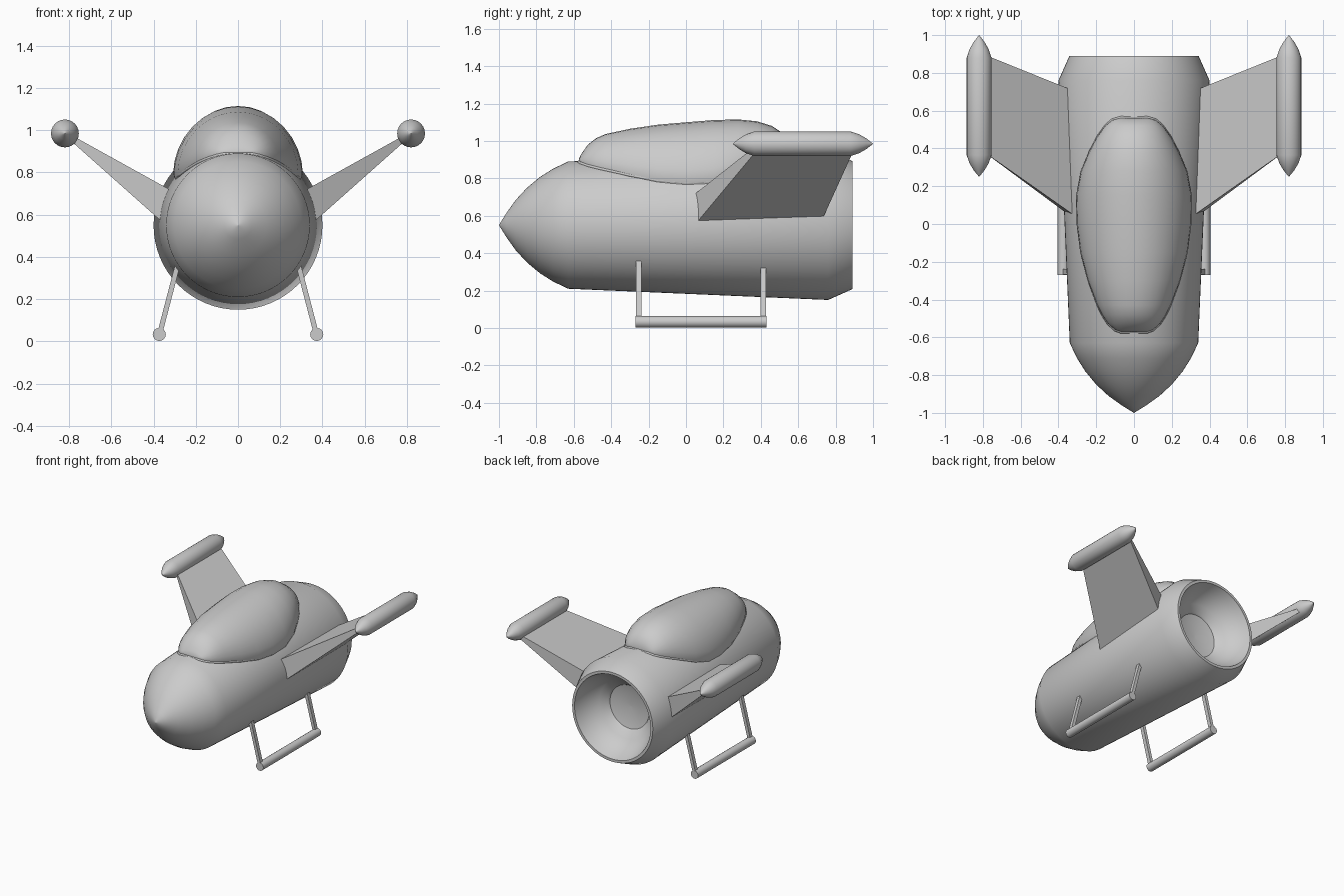
import bpy, bmesh
from math import sin, cos, pi, sqrt, radians
from mathutils import Vector

if "Cube" in bpy.data.objects:
    bpy.data.objects.remove(bpy.data.objects["Cube"])


def finish(name, bm, mirror=False, angle=32):
    """Turn a bmesh into a smooth-by-angle object, optionally mirrored over x = 0."""
    bmesh.ops.remove_doubles(bm, verts=bm.verts, dist=1e-5)
    bmesh.ops.recalc_face_normals(bm, faces=bm.faces)
    me = bpy.data.meshes.new(name)
    bm.to_mesh(me)
    bm.free()
    me.shade_smooth()
    me.set_sharp_from_angle(angle=radians(angle))
    ob = bpy.data.objects.new(name, me)
    bpy.context.collection.objects.link(ob)
    if mirror:
        ob.modifiers.new("Mirror", 'MIRROR')
    return ob


def loft(bm, rings, closed=True):
    """Skin a list of point rings with quads; cap both ends."""
    vs = [[bm.verts.new(p) for p in r] for r in rings]
    n = len(vs[0])
    for a, b in zip(vs, vs[1:]):
        for i in range(n if closed else n - 1):
            j = (i + 1) % n
            bm.faces.new((a[i], a[j], b[j], b[i]))
    bm.faces.new(vs[0])
    bm.faces.new(vs[-1])


def lathe(name, profile, x, z, seg, mirror=False):
    """Revolve (y, radius) points around a lengthwise axis at x, z."""
    bm = bmesh.new()
    loft(bm, [[(x + max(r, .0005) * cos(2 * pi * i / seg), y,
                z + max(r, .0005) * sin(2 * pi * i / seg)) for i in range(seg)]
              for y, r in profile])
    return finish(name, bm, mirror)


def hull_radius(y):
    return .34 + .06 * (y + .63) / 1.39


# Hull with ogive nose, tapered tail and hollow engine bowl
lathe("hull", [(-1, 0), (-.96, .065), (-.91, .135), (-.85, .2), (-.78, .258),
               (-.71, .302), (-.63, .34), (.76, .4), (.89, .342), (.89, .322),
               (.84, .305), (.78, .27), (.73, .225), (.7, .175), (.685, .165),
               (.67, .1), (.665, 0)], 0, .55, 64)

# Bubble canopy: sections of (y, half width, top height)
sections = [(-.572, .065, .905), (-.56, .1, .93), (-.525, .14, .98), (-.48, .17, 1.015),
            (-.43, .195, 1.037), (-.3, .245, 1.065), (-.15, .285, 1.087), (0, .304, 1.1),
            (.15, .307, 1.112), (.28, .282, 1.115), (.38, .24, 1.105), (.46, .197, 1.08),
            (.52, .152, 1.04), (.55, .115, .995), (.562, .07, .955)]
rings, left, right = [], [], []
for y, w, top in sections:
    wi, R = w * .95, hull_radius(y)
    seam = .55 + sqrt(R * R - wi * wi)
    base = seam + .012
    arc = [(w * cos(pi * i / 16), y, base + (top - base) * sin(pi * i / 16) ** 1.05
            if 0 < i < 16 else base) for i in range(17)]
    rings.append([(wi, y, seam - .03)] + arc + [(-wi, y, seam - .03)])
    right.append((wi + .003, y, seam))
    left.append((-wi - .003, y, seam))
bm = bmesh.new()
loft(bm, rings)
finish("canopy", bm, angle=50)

# Thin seal around the canopy base
curve = bpy.data.curves.new("canopy_seal", 'CURVE')
curve.dimensions = '3D'
curve.bevel_depth = .009
curve.bevel_resolution = 1
sp = curve.splines.new('POLY')
path = right + left[::-1]
sp.points.add(len(path) - 1)
for p, co in zip(sp.points, path):
    p.co = (*co, 1)
sp.use_cyclic_u = True
bpy.context.collection.objects.link(bpy.data.objects.new("canopy_seal", curve))

# Swept wings, thick at the root and thin at the tip
bm = bmesh.new()
loft(bm, [[(.28, 0, .495), (.28, .69, .495), (.28, .69, .695), (.28, .02, .695)],
          [(.8, .385, .957), (.8, .9, .957), (.8, .9, .983), (.8, .385, .983)]])
finish("wings", bm, True)

# Wing tip pods
lathe("tip_pods", [(.25, 0), (.285, .029), (.32, .05), (.365, .066), (.88, .066),
                   (.925, .051), (.965, .028), (1, 0)], .82, .985, 24, True)

# Landing skids
lathe("skid_bars", [(-.27, .031), (.43, .031)], .373, .033, 16, True)

# Skid struts
bm = bmesh.new()
foot, head = Vector((.37, 0, .04)), Vector((.28, 0, .385))
side = Vector((.345, 0, .09)).normalized() * .012
for y in (-.253, .412):
    loft(bm, [[p + side * sx + Vector((0, y + .015 * sy, 0))
               for sx, sy in ((-1, -1), (1, -1), (1, 1), (-1, 1))] for p in (foot, head)])
finish("skid_struts", bm, True)
